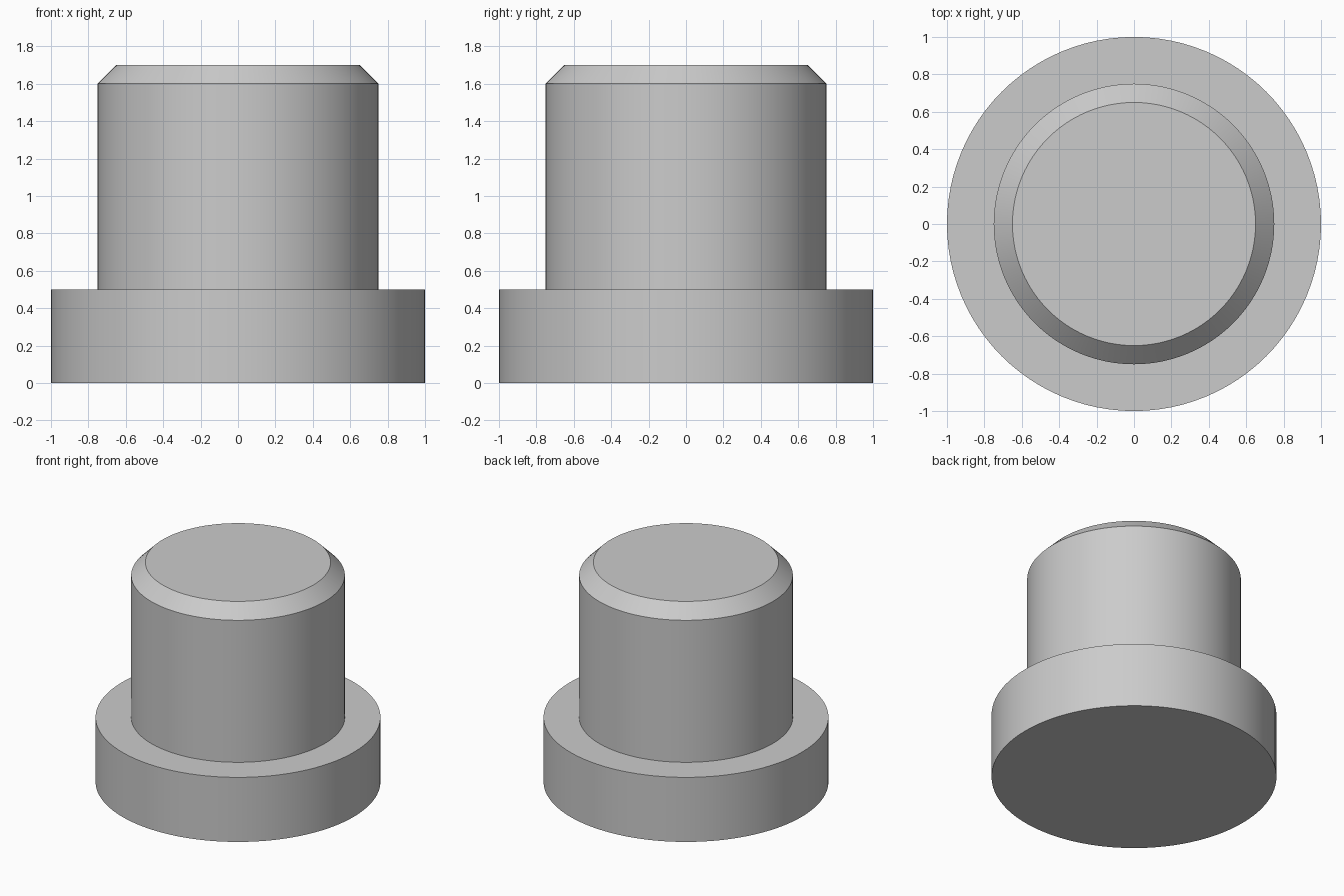
import bpy
import bmesh
from math import cos, sin, tau, radians

SEGMENTS = 96

default_cube = bpy.data.objects.get("Cube")
if default_cube:
    bpy.data.objects.remove(default_cube, do_unlink=True)

# Plain grey finish
grey = bpy.data.materials.new("grey")
grey.use_nodes = True
colour = (0.6, 0.6, 0.6, 1)
grey.diffuse_color = colour
grey.node_tree.nodes["Principled BSDF"].inputs["Base Color"].default_value = colour


def turned_part(name, profile):
    """Revolve a (radius, height) profile around z and cap both ends."""
    bm = bmesh.new()
    rings = [[bm.verts.new((r * cos(tau * i / SEGMENTS), r * sin(tau * i / SEGMENTS), z))
              for i in range(SEGMENTS)] for r, z in profile]
    for low, high in zip(rings, rings[1:]):
        for i in range(SEGMENTS):
            j = (i + 1) % SEGMENTS
            bm.faces.new((low[i], low[j], high[j], high[i]))
    bm.faces.new(rings[0][::-1])
    bm.faces.new(rings[-1])
    mesh = bpy.data.meshes.new(name)
    bm.to_mesh(mesh)
    bm.free()
    mesh.materials.append(grey)
    obj = bpy.data.objects.new(name, mesh)
    bpy.context.collection.objects.link(obj)
    bpy.ops.object.select_all(action='DESELECT')
    obj.select_set(True)
    bpy.context.view_layer.objects.active = obj
    bpy.ops.object.shade_smooth_by_angle(angle=radians(30))
    return obj


# Wide base flange, step, shaft and chamfered top in one solid
turned_part("flanged_plug", [(1, 0), (1, 0.5), (0.75, 0.5), (0.75, 1.6), (0.65, 1.7)])
